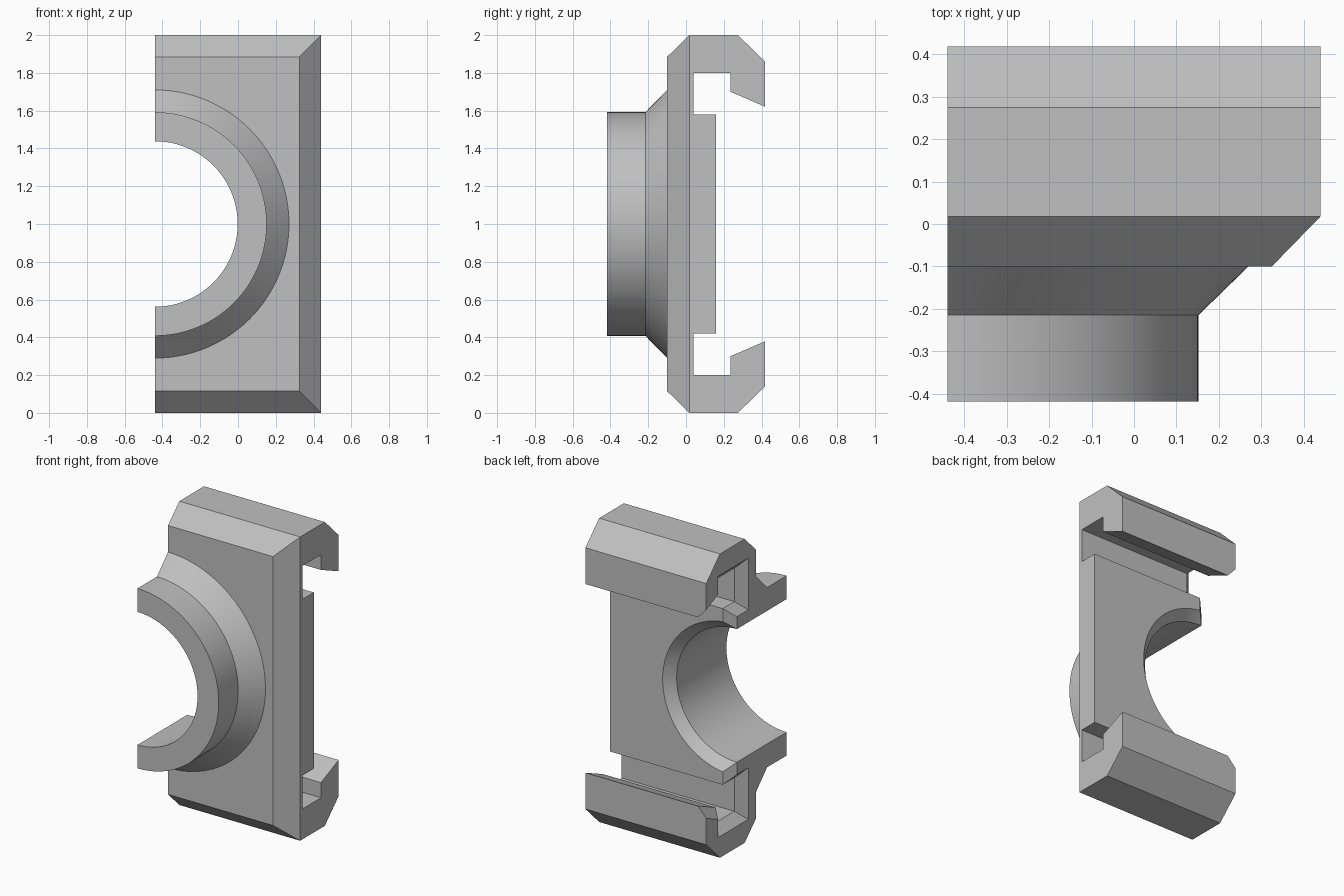
import bpy, bmesh, math
from mathutils import Vector

if "Cube" in bpy.data.objects:
    bpy.data.objects.remove(bpy.data.objects["Cube"], do_unlink=True)

CUT_X = -0.44      # flat face where the half bracket ends
FLARE = 0.06       # lead-in size on slot and bore

grey = bpy.data.materials.new("plain grey")
grey.use_nodes = True
grey.diffuse_color = (0.53, 0.53, 0.53, 1)
grey.node_tree.nodes["Principled BSDF"].inputs["Base Color"].default_value = grey.diffuse_color


def loft(name, rings):
    """Closed solid through rings that have matching point counts."""
    bm = bmesh.new()
    loops = [[bm.verts.new(p) for p in ring] for ring in rings]
    n = len(loops[0])
    for a, b in zip(loops, loops[1:]):
        for i in range(n):
            j = (i + 1) % n
            bm.faces.new((a[i], a[j], b[j], b[i]))
    bm.faces.new(loops[0])
    bm.faces.new(loops[-1])
    bmesh.ops.recalc_face_normals(bm, faces=bm.faces)
    mesh = bpy.data.meshes.new(name)
    bm.to_mesh(mesh)
    bm.free()
    obj = bpy.data.objects.new(name, mesh)
    bpy.context.collection.objects.link(obj)
    mesh.materials.append(grey)
    return obj


def rect(y, x1, inset):
    return [(-0.45, y, inset), (x1, y, inset), (x1, y, 2 - inset), (-0.45, y, 2 - inset)]


def lathe(name, profile, sides=128):
    """Round solid about the bore axis from (y, radius) pairs."""
    turns = [math.tau * i / sides for i in range(sides)]
    return loft(name, [[(CUT_X + r * math.cos(t), y, 1 + r * math.sin(t)) for t in turns]
                       for y, r in profile])


def slot_ring(x, grow):
    """Rail slot outline, widened by grow, mirrored top to bottom."""
    points = [((0.16, 0.58), (-1, -1)), ((0.04, 0.58), (-1, -1)),
              ((0.04, 0.80), (-1, 1)), ((0.235, 0.80), (1, 1)),
              ((0.235, 0.70), (1, 0.66)), ((0.60, 0.543), (0, 1.08))]
    half = [(y + a * grow, z + b * grow) for (y, z), (a, b) in points]
    return ([(x, y, 1 + z) for y, z in half]
            + [(x, y, 1 - z) for y, z in reversed(half)])


def combine(target, other, operation):
    mod = target.modifiers.new(operation.lower(), 'BOOLEAN')
    mod.operation = operation
    mod.solver = 'EXACT'
    mod.object = other
    bpy.context.view_layer.objects.active = target
    bpy.ops.object.modifier_apply(modifier=mod.name)
    bpy.data.objects.remove(other, do_unlink=True)


# Chamfered block
bracket = loft("half_bracket", [rect(-0.10, 0.325, 0.115), rect(0.018, 0.44, 0),
                                rect(0.275, 0.44, 0), rect(0.418, 0.44, 0.14)])

# Front collar with conical foot
collar = lathe("collar", [(-0.418, 0.592), (-0.215, 0.592), (-0.10, 0.71), (-0.04, 0.71)])
combine(bracket, collar, 'UNION')

# Rail slot along the back, flared at the flat end
slot = loft("slot_cutter", [slot_ring(-0.50, 2 * FLARE), slot_ring(CUT_X + FLARE, 0),
                            slot_ring(0.60, 0)])
combine(bracket, slot, 'DIFFERENCE')

# Bore with a chamfered back rim
bore = lathe("bore_cutter", [(-0.6, 0.438), (0.10, 0.438), (0.22, 0.558)])
combine(bracket, bore, 'DIFFERENCE')

# Trim to the flat end
trim = loft("trim_cutter", [[(x, y, z) for y, z in ((-1, -1), (1, -1), (1, 3), (-1, 3))]
                            for x in (-2, CUT_X)])
combine(bracket, trim, 'DIFFERENCE')

# Smooth the round parts, keep the edges crisp
bpy.ops.object.select_all(action='DESELECT')
bracket.select_set(True)
bpy.context.view_layer.objects.active = bracket
bpy.ops.object.shade_smooth_by_angle(angle=math.radians(25))
